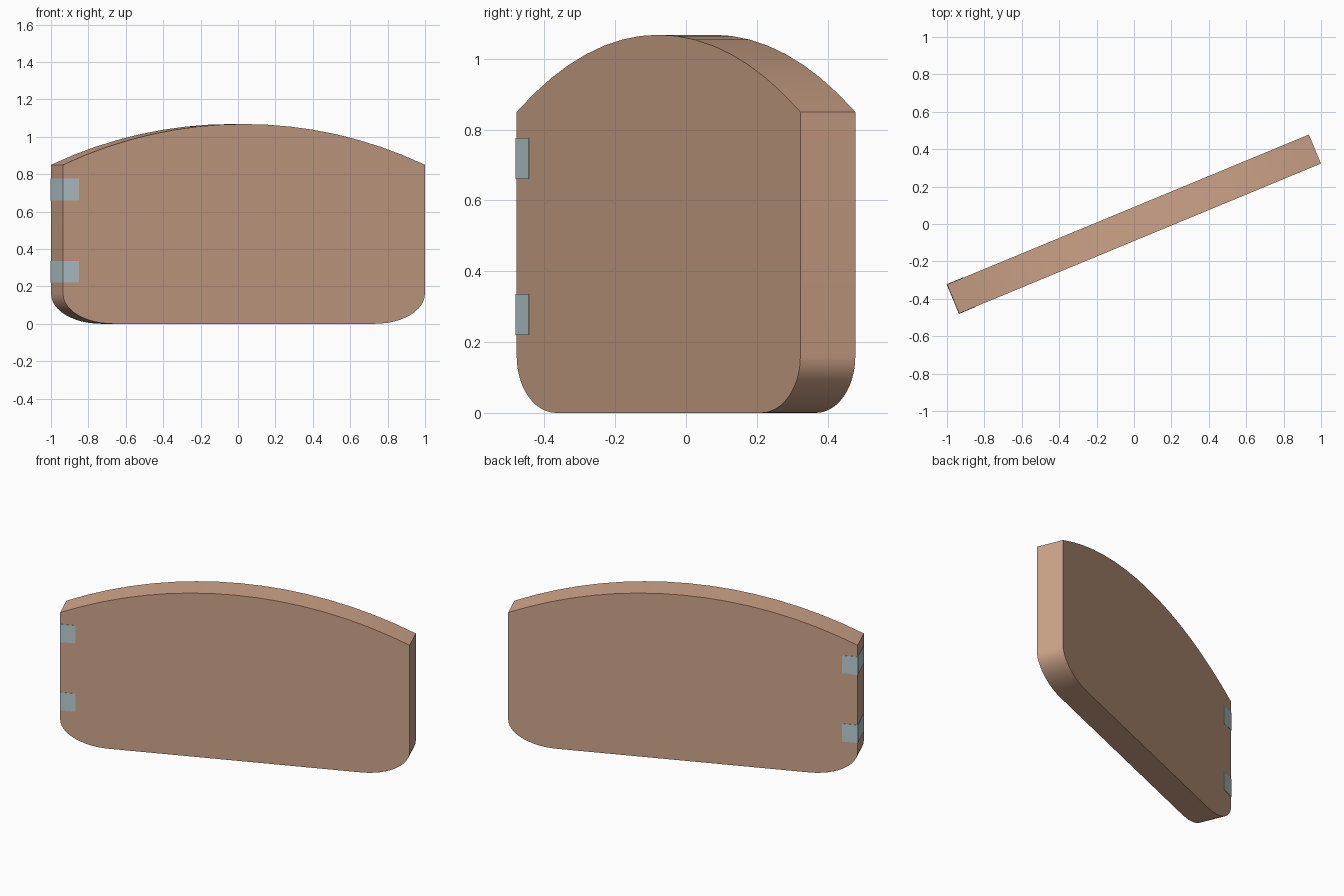
import bpy
import bmesh
from math import sin, cos, pi, asin, radians

cube = bpy.data.objects.get("Cube")
if cube:
    bpy.data.objects.remove(cube, do_unlink=True)

HALF, THICK, TURN = 1.047, 0.168, radians(22.5)
SHOULDER, TOP = 0.85, 1.068
CORNER_X, CORNER_Z = 0.29, 0.16


def material(name, rgb):
    mat = bpy.data.materials.new(name)
    mat.use_nodes = True
    mat.diffuse_color = (*rgb, 1)
    mat.node_tree.nodes["Principled BSDF"].inputs["Base Color"].default_value = (*rgb, 1)
    return mat


def slab(name, outline, thickness, mat):
    """Extrude an x-z outline along y, centred, then turn it about z."""
    bm = bmesh.new()
    face = bm.faces.new([bm.verts.new((x, -thickness / 2, z)) for x, z in outline])
    new = bmesh.ops.extrude_face_region(bm, geom=[face])["geom"]
    bmesh.ops.translate(bm, vec=(0, thickness, 0),
                        verts=[v for v in new if isinstance(v, bmesh.types.BMVert)])
    bmesh.ops.recalc_face_normals(bm, faces=bm.faces)
    mesh = bpy.data.meshes.new(name)
    bm.to_mesh(mesh)
    bm.free()
    mesh.materials.append(mat)
    obj = bpy.data.objects.new(name, mesh)
    obj.rotation_euler.z = TURN
    bpy.context.collection.objects.link(obj)
    return obj


tan = material("warm tan", (0.62, 0.37, 0.25))
steel = material("pale blue grey", (0.48, 0.61, 0.63))

# Door panel: rounded lower corners and a shallow arched top
corner = [(HALF - CORNER_X + CORNER_X * sin(a), CORNER_Z - CORNER_Z * cos(a))
          for a in (i * pi / 24 for i in range(13))]
rise = TOP - SHOULDER
radius = (HALF ** 2 + rise ** 2) / (2 * rise)
sweep = asin(HALF / radius)
arch = [(radius * sin(a), TOP - radius + radius * cos(a))
        for a in (sweep * (1 - i / 8) for i in range(17))]
left_corner = [(-x, z) for x, z in reversed(corner)]
panel = slab("door_panel", corner + arch + left_corner, THICK, tan)

bpy.ops.object.select_all(action="DESELECT")
panel.select_set(True)
bpy.context.view_layer.objects.active = panel
bpy.ops.object.shade_smooth_by_angle(angle=radians(30))

# Hinge plates wrapping the right end of the panel
for name, low in (("lower_hinge", 0.22), ("upper_hinge", 0.66)):
    x0, x1, high = -HALF - 0.002, -HALF + 0.092, low + 0.116
    slab(name, [(x0, low), (x1, low), (x1, high), (x0, high)], THICK + 0.004, steel)
